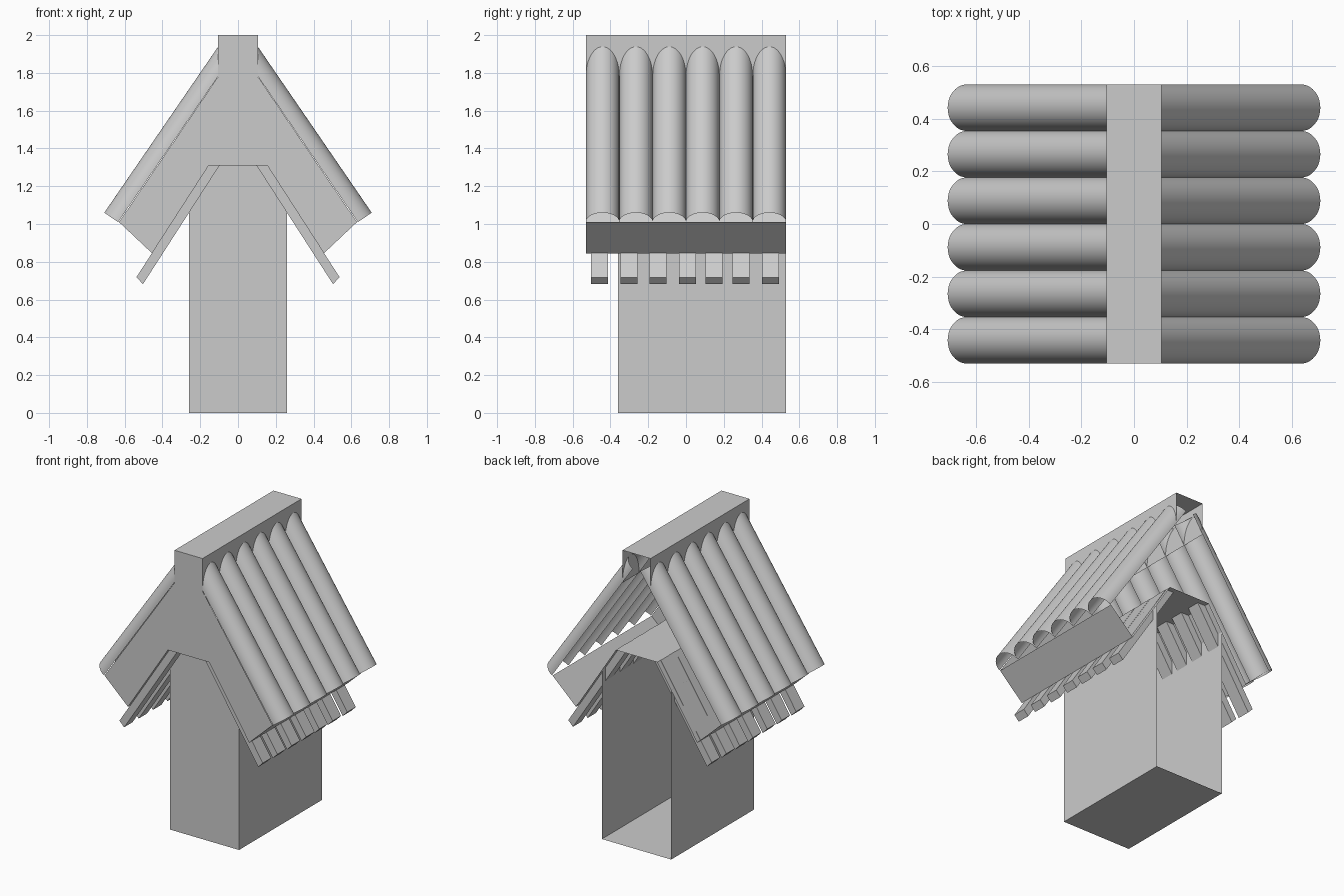
import bpy
import math

if "Cube" in bpy.data.objects:
    bpy.data.objects.remove(bpy.data.objects["Cube"])

Y0, Y1 = -0.53, 0.53


def make(name, verts, faces, smooth=False):
    mesh = bpy.data.meshes.new(name)
    mesh.from_pydata(verts, [], faces)
    mesh.update()
    if smooth:
        mesh.polygons.foreach_set("use_smooth", [True] * len(mesh.polygons))
    obj = bpy.data.objects.new(name, mesh)
    bpy.context.collection.objects.link(obj)
    return obj


def extrude(name, profile, y0, y1, open_edges=(), back=True):
    """Extrude an (x, z) profile, counterclockwise from the front, along y."""
    n = len(profile)
    verts = [(x, y, z) for y in (y0, y1) for x, z in profile]
    faces = [tuple(range(n))]
    if back:
        faces.append(tuple(range(2 * n - 1, n - 1, -1)))
    for i in range(n):
        if i not in open_edges:
            j = (i + 1) % n
            faces.append((i, i + n, j + n, j))
    return make(name, verts, faces)


def mirrored(profile):
    return [(-x, z) for x, z in reversed(profile)]


# Body: floor, front and side walls, open at the back
extrude("body", [(-0.26, 0), (0.26, 0), (0.26, 1.148), (0.155, 1.31),
                 (-0.155, 1.31), (-0.26, 1.148)],
        -0.36, Y1, open_edges=(2, 3, 4), back=False)

# Roof frame: front gable, soffit, eave ends and ridge box, open at the back and under the tiles
half = [(0.155, 1.31), (0.455, 0.845), (0.63, 1.01), (0.105, 1.78), (0.105, 2.0)]
extrude("roof_frame", half + mirrored(half), Y0, Y1, open_edges=(2, 6), back=False)

# Rafters below the soffit
rafter = [(0.098, 1.31), (0.503, 0.682), (0.538, 0.718), (0.157, 1.31)]
for yc in (-0.457, -0.301, -0.148, 0.007, 0.148, 0.291, 0.448):
    extrude("rafter_right", rafter, yc - 0.045, yc + 0.045)
    extrude("rafter_left", mirrored(rafter), yc - 0.045, yc + 0.045)

# Roof tiles: open half tubes running down each slope
COUNT, SEG = 6, 20
R = (Y1 - Y0) / COUNT / 2
low, high = (0.635, 1.01), (0.028, 1.895)
dx, dz = high[0] - low[0], high[1] - low[1]
length = math.hypot(dx, dz)
nx, nz = dz / length, -dx / length
for side, label in ((1, "right"), (-1, "left")):
    for k in range(COUNT):
        yc = Y0 + R * (2 * k + 1)
        verts, faces = [], []
        for s in range(SEG + 1):
            a = math.pi * s / SEG
            h = R * math.sin(a)
            for px, pz in (low, high):
                verts.append((side * (px + nx * h), yc - R * math.cos(a), pz + nz * h))
        for s in range(SEG):
            f = (2 * s, 2 * s + 2, 2 * s + 3, 2 * s + 1)
            faces.append(f if side > 0 else f[::-1])
        make("roof_tile_" + label, verts, faces, smooth=True)
